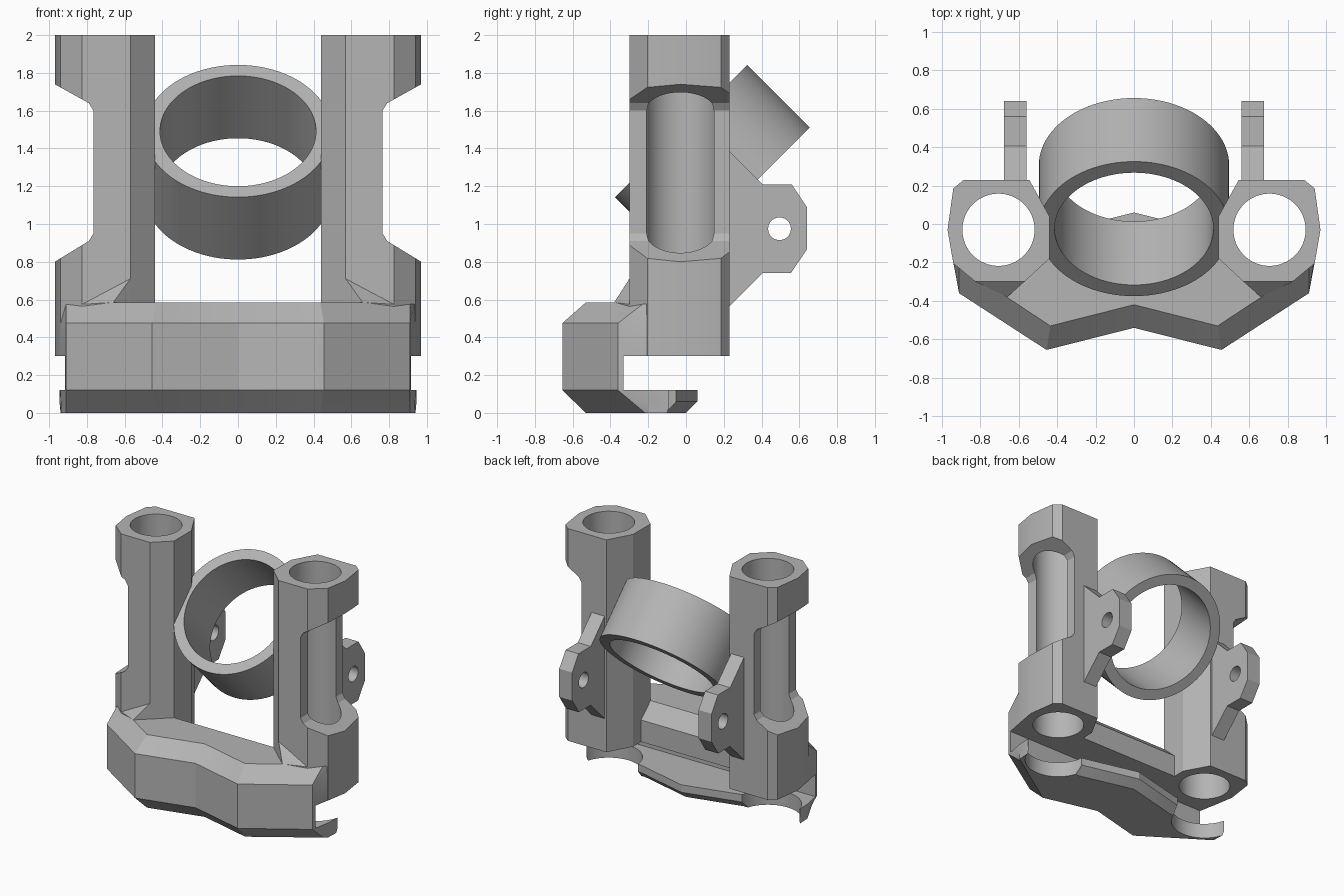
import bpy, bmesh, math
from mathutils import Vector, Matrix

if "Cube" in bpy.data.objects:
    bpy.data.objects.remove(bpy.data.objects["Cube"], do_unlink=True)

grey = bpy.data.materials.new("plain grey")
grey.use_nodes = True
COLOUR = (0.46, 0.46, 0.46, 1)
grey.diffuse_color = COLOUR
grey.node_tree.nodes["Principled BSDF"].inputs["Base Color"].default_value = COLOUR


def make(name, bm):
    bmesh.ops.recalc_face_normals(bm, faces=bm.faces)
    mesh = bpy.data.meshes.new(name)
    bm.to_mesh(mesh)
    bm.free()
    mesh.materials.append(grey)
    obj = bpy.data.objects.new(name, mesh)
    bpy.context.scene.collection.objects.link(obj)
    return obj


def loft(name, layers):
    """Join equal-length rings of 3D points and cap both ends."""
    bm = bmesh.new()
    rings = [[bm.verts.new(p) for p in ring] for ring in layers]
    n = len(rings[0])
    for a, b in zip(rings, rings[1:]):
        for i in range(n):
            j = (i + 1) % n
            bm.faces.new((a[i], a[j], b[j], b[i]))
    bm.faces.new(rings[0])
    bm.faces.new(rings[-1])
    return make(name, bm)


def prism(name, pts, axis, lo, hi):
    """Extrude a 2D outline along one axis."""
    def place(p, d):
        q = list(p)
        q.insert(axis, d)
        return q
    return loft(name, [[place(p, d) for p in pts] for d in (lo, hi)])


def circle(cx, cy, r, n=64):
    return [(cx + r * math.cos(2 * math.pi * i / n),
             cy + r * math.sin(2 * math.pi * i / n)) for i in range(n)]


def symmetric(half):
    """Complete an outline whose first and last points lie on x = 0."""
    return half + [(-x, y) for x, y in half[-2:0:-1]]


def finish(obj, cutters=(), mirror=False):
    for c in cutters:
        c.hide_render = True
        mod = obj.modifiers.new("cut", "BOOLEAN")
        mod.operation, mod.solver, mod.object = "DIFFERENCE", "EXACT", c
    if mirror:
        obj.modifiers.new("mirror", "MIRROR").use_axis[0] = True
    deps = bpy.context.evaluated_depsgraph_get()
    mesh = bpy.data.meshes.new_from_object(obj.evaluated_get(deps))
    obj.modifiers.clear()
    obj.data = mesh
    for c in cutters:
        bpy.data.objects.remove(c, do_unlink=True)
    bpy.ops.object.select_all(action="DESELECT")
    obj.select_set(True)
    bpy.context.view_layer.objects.active = obj
    bpy.ops.object.shade_smooth_by_angle(angle=math.radians(25))


CX, CY = 0.705, -0.03


def bore(x, r, lo, hi):
    return prism("bore_cutter", circle(x, CY, r), 2, lo, hi)


# Hollow columns with an open window on the outer side
section = [(0.44, -0.18), (0.57, -0.30), (0.825, -0.30), (0.94, -0.205),
           (0.97, -0.03), (0.94, 0.185), (0.885, 0.23), (0.545, 0.23), (0.44, 0.04)]
window = [(1.1, 0.72), (0.97, 0.80), (0.79, 0.91), (0.765, 0.95),
          (0.765, 1.60), (0.79, 1.64), (0.97, 1.74), (1.1, 1.815)]
columns = prism("columns", section, 2, 0.3, 2.0)
finish(columns, [bore(CX, 0.188, 0.1, 2.2),
                 prism("window_cutter", window, 1, -0.6, 0.6)], mirror=True)

# Chamfered front beam joining the columns
outer = [(0, -0.54), (0.455, -0.655), (0.91, -0.36), (0.94, -0.2)]
inset = [(0, -0.42), (0.435, -0.53), (0.91, -0.217), (0.935, -0.2)]
wide = symmetric(outer + [(0.7, -0.06), (0, -0.06)])
narrow = symmetric(inset + [(0.7, -0.18), (0, -0.18)])
beam = loft("front_beam", [[(x, y, z) for x, y in ring] for ring, z in
                           ((wide, 0.12), (wide, 0.475), (narrow, 0.585))])
slot = prism("slot_cutter", [(-0.33, 0), (1, 0), (1, 0.3), (-0.33, 0.3)], 0, -2, 2)
finish(beam, [slot, bore(CX, 0.188, 0.1, 1), bore(-CX, 0.188, 0.1, 1)])

# Lower lip with round clearances below the columns
back = [(0.945, -0.09), (0.44, -0.05), (0, 0.06)]
back_low = [(0.94, -0.09), (0.44, -0.11), (0, 0)]
middle = [((a + c) / 2, (b + d) / 2) for (a, b), (c, d) in zip(outer, inset)]
lip = loft("lower_lip", [[(x, y, z) for x, y in symmetric(half)] for half, z in
                         ((inset + back_low, 0), (middle + back, 0.06), (outer + back, 0.12))])
finish(lip, [bore(CX, 0.245, -0.2, 0.4), bore(-CX, 0.245, -0.2, 0.4)])

# Sloped gussets from the beam up to the column fronts
bm = bmesh.new()
for p in [(0.57, -0.30, 0.71), (0.66, -0.38, 0.585), (0.825, -0.30, 0.575),
          (0.57, -0.30, 0.5), (0.825, -0.30, 0.5), (0.66, -0.38, 0.5)]:
    bm.verts.new(p)
bmesh.ops.convex_hull(bm, input=bm.verts)
finish(make("gussets", bm), mirror=True)

# Tilted ring held between the columns
R_OUT, R_IN, LENGTH = 0.495, 0.413, 0.467
bm = bmesh.new()
N = 96
profile = [(R_OUT, -1), (R_OUT, 1), (R_IN, 1), (R_IN, -1)]
rows = []
for i in range(N):
    a = 2 * math.pi * i / N
    rows.append([bm.verts.new((r * math.cos(a), r * math.sin(a), s * LENGTH / 2))
                 for r, s in profile])
for i in range(N):
    p, q = rows[i], rows[(i + 1) % N]
    for k in range(4):
        m = (k + 1) % 4
        bm.faces.new((p[k], q[k], q[m], p[m]))
tilt = Matrix.Translation(Vector((0, 0.14, 1.327))) @ Matrix.Rotation(math.radians(45), 4, "X")
bmesh.ops.transform(bm, matrix=tilt, verts=bm.verts)
finish(make("tilted_ring", bm))

# Drilled mounting ears behind the columns
ear = [(0.2, 1.415), (0.405, 1.21), (0.56, 1.21), (0.64, 1.09),
       (0.64, 0.865), (0.555, 0.74), (0.405, 0.74), (0.2, 0.535)]
ears = prism("mounting_ears", ear, 0, 0.56, 0.675)
finish(ears, [prism("hole_cutter", circle(0.495, 0.975, 0.06, 40), 0, 0.4, 0.9)], mirror=True)
